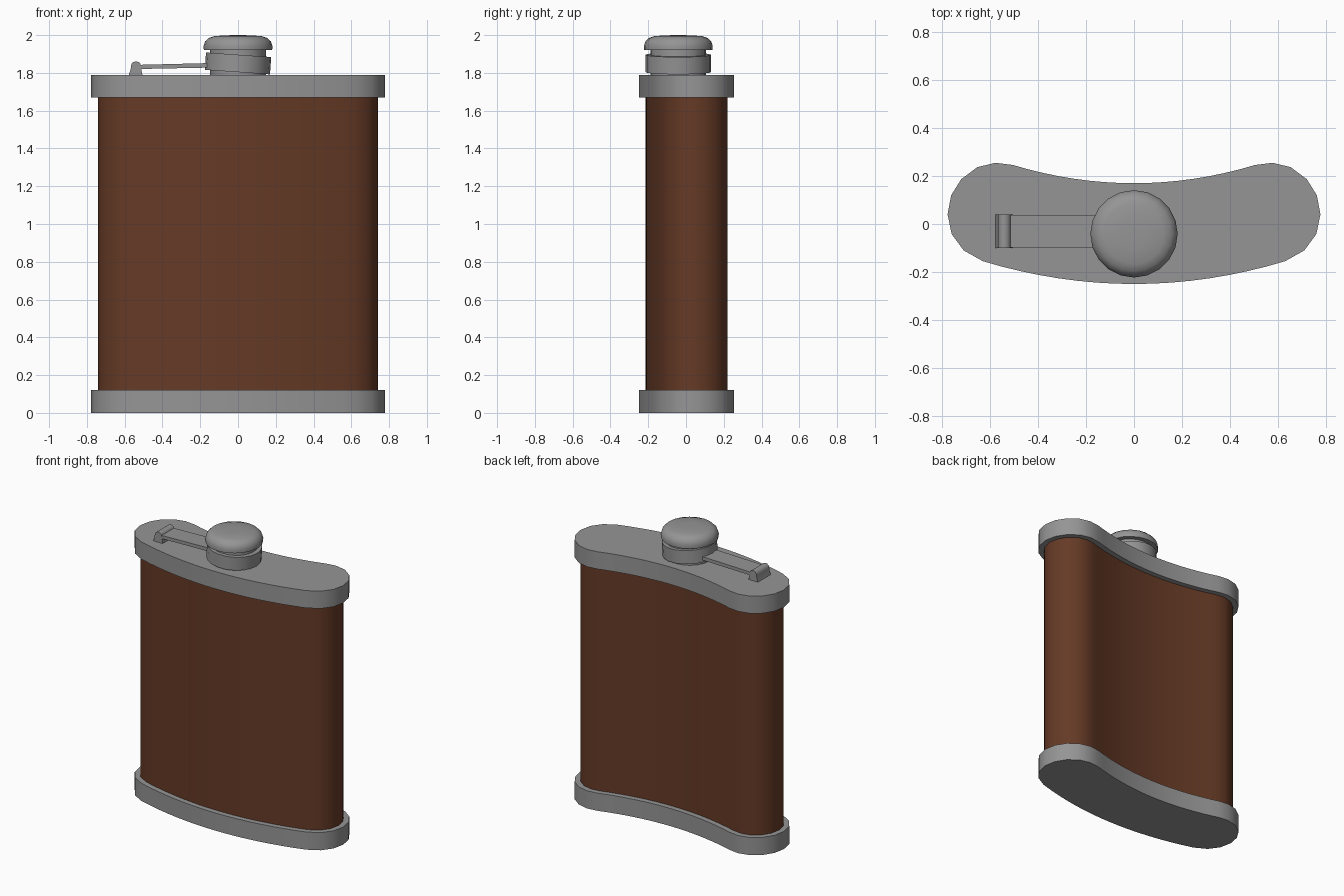
import bpy, bmesh, math
from mathutils import Vector, Matrix

if "Cube" in bpy.data.objects:
    bpy.data.objects.remove(bpy.data.objects["Cube"])


def material(name, rgb):
    m = bpy.data.materials.new(name)
    m.diffuse_color = (*rgb, 1)
    m.use_nodes = True
    m.node_tree.nodes["Principled BSDF"].inputs["Base Color"].default_value = m.diffuse_color
    return m


STEEL = material("brushed_steel", (0.30, 0.30, 0.30))
LEATHER = material("brown_leather", (0.130, 0.042, 0.019))


def finish(name, bm, mat, angle=40):
    bmesh.ops.recalc_face_normals(bm, faces=bm.faces[:])
    me = bpy.data.meshes.new(name)
    bm.to_mesh(me)
    bm.free()
    me.materials.append(mat)
    ob = bpy.data.objects.new(name, me)
    bpy.context.collection.objects.link(ob)
    bpy.ops.object.select_all(action='DESELECT')
    ob.select_set(True)
    bpy.context.view_layer.objects.active = ob
    bpy.ops.object.shade_smooth_by_angle(angle=math.radians(angle))
    return ob


def extrude(name, points, direction, mat):
    """Fill a closed 3D outline and extrude it along direction."""
    bm = bmesh.new()
    face = bm.faces.new([bm.verts.new(p) for p in points])
    res = bmesh.ops.extrude_face_region(bm, geom=[face], use_keep_orig=True)
    moved = [g for g in res["geom"] if isinstance(g, bmesh.types.BMVert)]
    bmesh.ops.translate(bm, verts=moved, vec=direction)
    return finish(name, bm, mat)


def lathe(name, profile, mat, sides=20, centre=(0, 0, 0), tilt=0):
    """Spin a (radius, z) profile that starts and ends on the axis."""
    bm = bmesh.new()
    vs = [bm.verts.new((r, 0, z)) for r, z in profile]
    es = [bm.edges.new(p) for p in zip(vs, vs[1:])]
    bmesh.ops.spin(bm, geom=vs + es, axis=(0, 0, 1), cent=(0, 0, 0),
                   angle=math.tau, steps=sides)
    bmesh.ops.remove_doubles(bm, verts=bm.verts[:], dist=1e-4)
    bm.transform(Matrix.Translation(centre) @ Matrix.Rotation(tilt, 4, 'Y'))
    return finish(name, bm, mat)


# Kidney outline: right half from front middle to back middle, then mirrored
N = 8
half = [(0.63 * i / N, -0.25 + 0.095 * (i / N) ** 2) for i in range(N)]
half += [(0.63, -0.155), (0.71, -0.11), (0.76, -0.042), (0.777, 0.04),
         (0.762, 0.12), (0.72, 0.187), (0.653, 0.237), (0.577, 0.255)]
half += [(0.505 * i / N, 0.17 + 0.076 * (i / N) ** 2) for i in range(N, -1, -1)]
outline = [Vector(p) for p in half + [(-x, y) for x, y in half[-2:0:-1]]]


def inset(pts, d):
    out = []
    for i, p in enumerate(pts):
        a = (p - pts[i - 1]).normalized()
        b = (pts[(i + 1) % len(pts)] - p).normalized()
        n = Vector((-(a + b).y, (a + b).x)).normalized()
        out.append(p + n * d / max(0.5, n.dot(Vector((-a.y, a.x)))))
    return out


# Leather body and steel end caps
for name, pts, z0, z1, mat in (
        ("leather_body", inset(outline, 0.036), 0.10, 1.69, LEATHER),
        ("base_cap", outline, 0, 0.122, STEEL),
        ("top_cap", outline, 1.67, 1.79, STEEL)):
    extrude(name, [(p.x, p.y, z0) for p in pts], (0, 0, z1 - z0), mat)

# Neck, tilted strap ring and domed screw lid
CY = -0.041
lathe("neck", [(0, 1.78), (0.148, 1.78), (0.148, 1.93), (0, 1.93)],
      STEEL, centre=(0, CY, 0))
lathe("strap_ring", [(0, -0.046), (0.173, -0.046), (0.173, 0.046), (0, 0.046)],
      STEEL, centre=(0, CY, 1.85), tilt=math.radians(4))
lathe("screw_lid", [(0, 1.92), (0.181, 1.92), (0.182, 1.943), (0.174, 1.967),
                    (0.155, 1.985), (0.125, 1.995), (0.06, 1.999), (0, 2.0)],
      STEEL, centre=(0, CY, 0))

# Retaining strap and its hinge block
Y0, DEPTH = -0.099, 0.138
strap = [(-0.55, 1.82), (-0.15, 1.828), (-0.15, 1.852), (-0.55, 1.842)]
extrude("retaining_strap", [(x, Y0 + 0.002, z) for x, z in strap],
        (0, DEPTH - 0.004, 0), STEEL)
hinge = [(-0.505, 1.785), (-0.512, 1.82)]
hinge += [(-0.54 + 0.027 * math.cos(a), 1.834 + 0.027 * math.sin(a))
          for a in (math.radians(30 * k) for k in range(7))]
hinge += [(-0.568, 1.822), (-0.579, 1.785)]
extrude("hinge_block", [(x, Y0, z) for x, z in hinge], (0, DEPTH, 0), STEEL)
